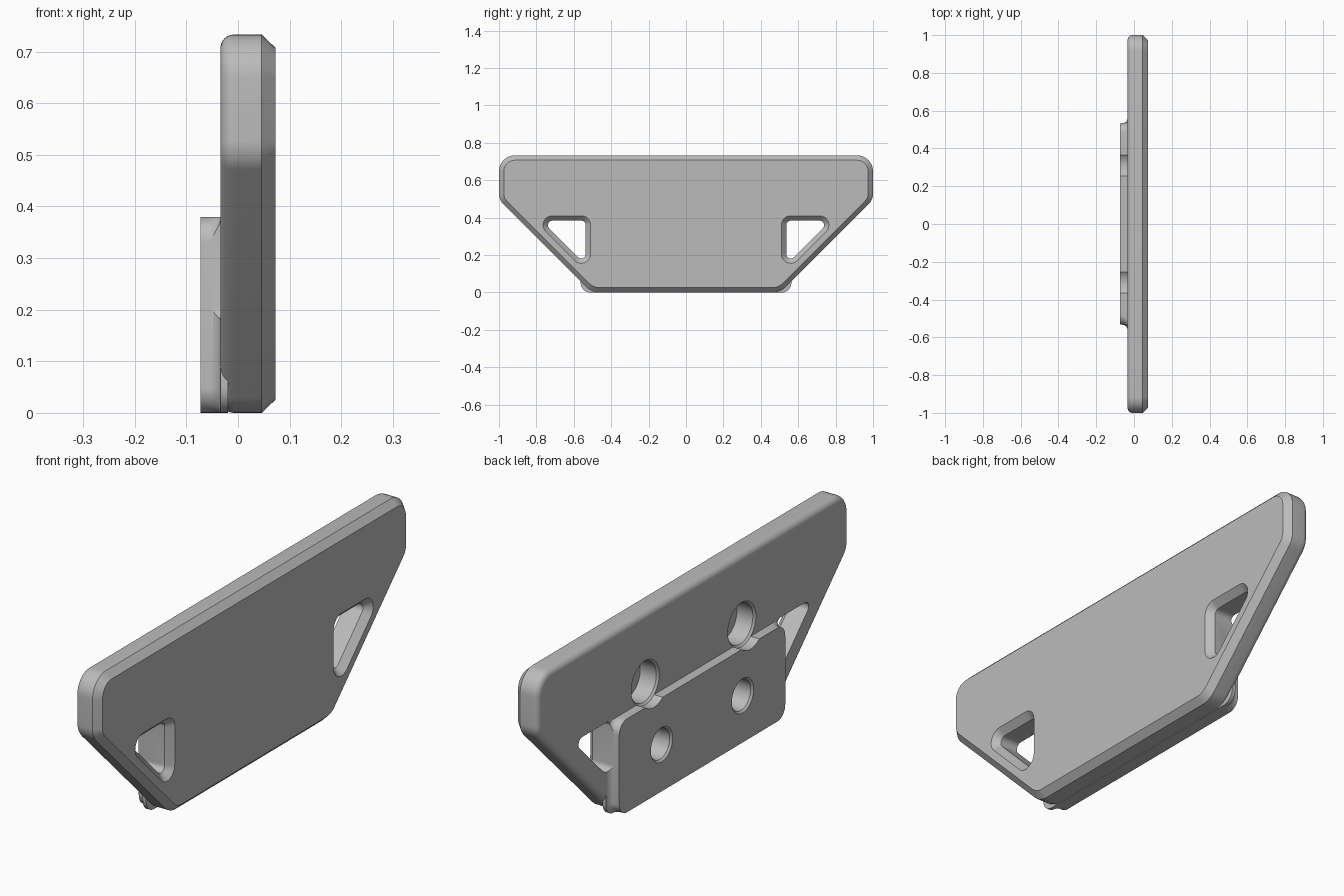
import bpy, bmesh, math
from mathutils import Vector

cube = bpy.data.objects.get("Cube")
if cube:
    bpy.data.objects.remove(cube, do_unlink=True)

grey = bpy.data.materials.new("light grey")
grey.use_nodes = True
colour = (0.5, 0.5, 0.5, 1)
grey.diffuse_color = colour
grey.node_tree.nodes["Principled BSDF"].inputs["Base Color"].default_value = colour


def rounded(corners, inset=0.0, steps=10):
    """Outline of a convex counter-clockwise polygon of (y, z, radius) corners."""
    points = []
    for i, (y, z, radius) in enumerate(corners):
        p = Vector((y, z))
        a = (p - Vector(corners[i - 1][:2])).normalized()
        b = (Vector(corners[(i + 1) % len(corners)][:2]) - p).normalized()
        turn = math.atan2(a.x * b.y - a.y * b.x, a.dot(b))
        centre = p + (b - a).normalized() * radius / math.cos(turn / 2)
        start = math.atan2(-a.x, a.y)
        for k in range(steps + 1):
            t = start + turn * k / steps
            points.append(centre + Vector((math.cos(t), math.sin(t))) * (radius - inset))
    return points


def circle(y, z, radius, steps=48):
    return [Vector((y + radius * math.cos(math.tau * k / steps),
                    z + radius * math.sin(math.tau * k / steps))) for k in range(steps)]


def loft(name, rings):
    """Closed solid through (x, outline) rings stacked along x."""
    bm = bmesh.new()
    loops = [[bm.verts.new((x, p.x, p.y)) for p in outline] for x, outline in rings]
    for low, high in zip(loops, loops[1:]):
        for i in range(len(low)):
            j = (i + 1) % len(low)
            bm.faces.new((low[i], low[j], high[j], high[i]))
    bm.faces.new(loops[0][::-1])
    bm.faces.new(loops[-1])
    bmesh.ops.recalc_face_normals(bm, faces=bm.faces)
    mesh = bpy.data.meshes.new(name)
    bm.to_mesh(mesh)
    bm.free()
    mesh.materials.append(grey)
    obj = bpy.data.objects.new(name, mesh)
    bpy.context.collection.objects.link(obj)
    return obj


def combine(target, tool, operation):
    bpy.context.view_layer.objects.active = target
    mod = target.modifiers.new(operation, 'BOOLEAN')
    mod.operation = operation
    mod.solver = 'EXACT'
    mod.object = tool
    bpy.ops.object.modifier_apply(modifier=mod.name)
    bpy.data.objects.remove(tool, do_unlink=True)


BACK, EDGE, FACE, BOSS = -0.034, 0.046, 0.073, -0.073
CHAMFER = 0.026

# Main plate: rounded back rim, chamfered face rim
outline = [(-0.505, 0, 0.1), (0.505, 0, 0.1), (1, 0.495, 0.08),
           (1, 0.733, 0.085), (-1, 0.733, 0.085), (-1, 0.495, 0.08)]
rings = []
for k in range(9):
    t = math.pi / 2 * k / 8
    rings.append((BACK + CHAMFER * (1 - math.sin(t)), rounded(outline, CHAMFER * (1 - math.cos(t)))))
rings = sorted(rings, key=lambda ring: ring[0])
rings += [(EDGE, rounded(outline)), (FACE, rounded(outline, CHAMFER))]
plate = loft("mounting_plate", rings)


# Raised back pad with flared side fillets
def pad_outline(flare):
    w = 0.533 + flare
    return rounded([(-w, 0, 0.05), (w, 0, 0.05), (w, 0.38, 0.05), (-w, 0.38, 0.05)])


FLARE = 0.03
rings = [(BOSS, pad_outline(0))]
for k in range(9):
    t = math.pi / 2 * k / 8
    rings.append((BACK - FLARE * (1 - math.sin(t)), pad_outline(FLARE * (1 - math.cos(t)))))
rings.append((BACK + 0.015, pad_outline(FLARE)))
combine(plate, loft("back_pad", rings), 'UNION')

# Triangular openings, chamfered on the face side
for side in (1, -1):
    tri = [(0.51, 0.085, 0.05), (0.835, 0.41, 0.05), (0.51, 0.41, 0.05)]
    if side < 0:
        tri = [(-y, z, r) for y, z, r in reversed(tri)]
    over = 0.01
    cutter = loft("opening_cutter", [
        (BOSS - 0.1, rounded(tri, CHAMFER)), (EDGE, rounded(tri, CHAMFER)),
        (FACE, rounded(tri)), (FACE + over, rounded(tri, -over))])
    combine(plate, cutter, 'DIFFERENCE')


# Blind round sockets with a small rim chamfer
def socket(y, z, radius, surface):
    rim = 0.008
    cutter = loft("socket_cutter", [
        (surface - 0.1, circle(y, z, radius)), (surface, circle(y, z, radius)),
        (surface + rim, circle(y, z, radius - rim)), (EDGE, circle(y, z, radius - rim))])
    combine(plate, cutter, 'DIFFERENCE')


for side in (1, -1):
    socket(side * 0.31, 0.45, 0.09, BACK)
    socket(side * 0.26, 0.19, 0.07, BOSS)

bpy.ops.object.select_all(action='DESELECT')
plate.select_set(True)
bpy.context.view_layer.objects.active = plate
bpy.ops.object.shade_smooth_by_angle(angle=math.radians(30))
